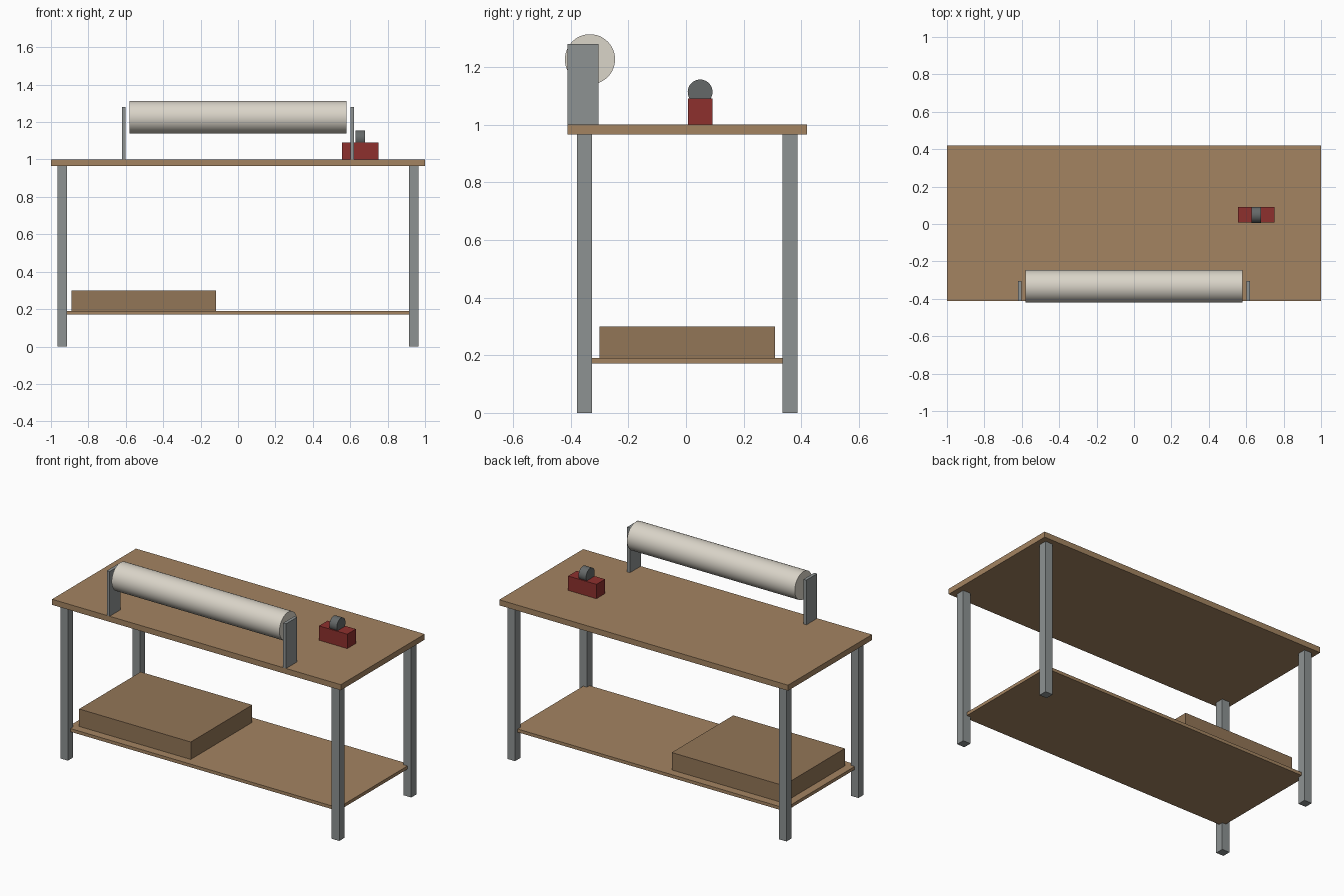
import bpy
import math

if "Cube" in bpy.data.objects:
    bpy.data.objects.remove(bpy.data.objects["Cube"])


def material(name, rgb):
    m = bpy.data.materials.new(name)
    m.diffuse_color = (*rgb, 1)
    m.use_nodes = True
    m.node_tree.nodes["Principled BSDF"].inputs["Base Color"].default_value = m.diffuse_color
    return m


WOOD = material("wood", (0.37, 0.23, 0.12))
CARD = material("cardboard", (0.29, 0.18, 0.095))
STEEL = material("steel", (0.27, 0.29, 0.29))
PAPER = material("paper", (0.70, 0.66, 0.58))
RED = material("red", (0.27, 0.03, 0.027))
DARK = material("dark_grey", (0.13, 0.14, 0.14))


def box(name, x, y, z, mat):
    """Box given as (min, max) ranges on each axis."""
    spans = (x, y, z)
    bpy.ops.mesh.primitive_cube_add(size=1, location=[(a + b) / 2 for a, b in spans])
    o = bpy.context.object
    o.name = name
    o.scale = [b - a for a, b in spans]
    bpy.ops.object.transform_apply(location=False, rotation=False, scale=True)
    o.data.materials.append(mat)
    return o


def cylinder_x(name, x, y, z, radius, mat):
    """Smooth cylinder lying along x."""
    bpy.ops.mesh.primitive_cylinder_add(
        vertices=48, radius=radius, depth=x[1] - x[0],
        location=((x[0] + x[1]) / 2, y, z), rotation=(0, math.pi / 2, 0))
    o = bpy.context.object
    o.name = name
    o.data.materials.append(mat)
    bpy.ops.object.shade_smooth_by_angle(angle=math.radians(35))
    return o


# Table top and lower shelf
YC = 0.004
box("table_top", (-1, 1), (YC - 0.415, YC + 0.415), (0.965, 1.0), WOOD)
box("lower_shelf", (-0.94, 0.94), (YC - 0.356, YC + 0.356), (0.171, 0.191), WOOD)

# Four square legs
H = 0.026
for sx, side in ((-1, "left"), (1, "right")):
    for sy, end in ((-1, "front"), (1, "back")):
        cx, cy = sx * 0.94, YC + sy * 0.356
        box(f"{end}_{side}_leg", (cx - H, cx + H), (cy - H, cy + H), (0, 0.965), STEEL)

# Flat carton on the shelf
box("carton", (-0.89, -0.117), (YC - 0.304, YC + 0.304), (0.191, 0.30), CARD)

# Paper roll between two upright brackets
for sx, side in ((-1, "left"), (1, "right")):
    cx = sx * 0.611
    box(f"{side}_bracket", (cx - 0.01, cx + 0.01), (-0.411, -0.304), (1.0, 1.28), STEEL)
cylinder_x("paper_roll", (-0.581, 0.581), -0.333, 1.226, 0.087, PAPER)

# Tape dispenser: base and tape roll
box("dispenser_base", (0.556, 0.752), (0.007, 0.092), (1.0, 1.09), RED)
cylinder_x("tape_roll", (0.628, 0.68), 0.049, 1.113, 0.043, DARK)
